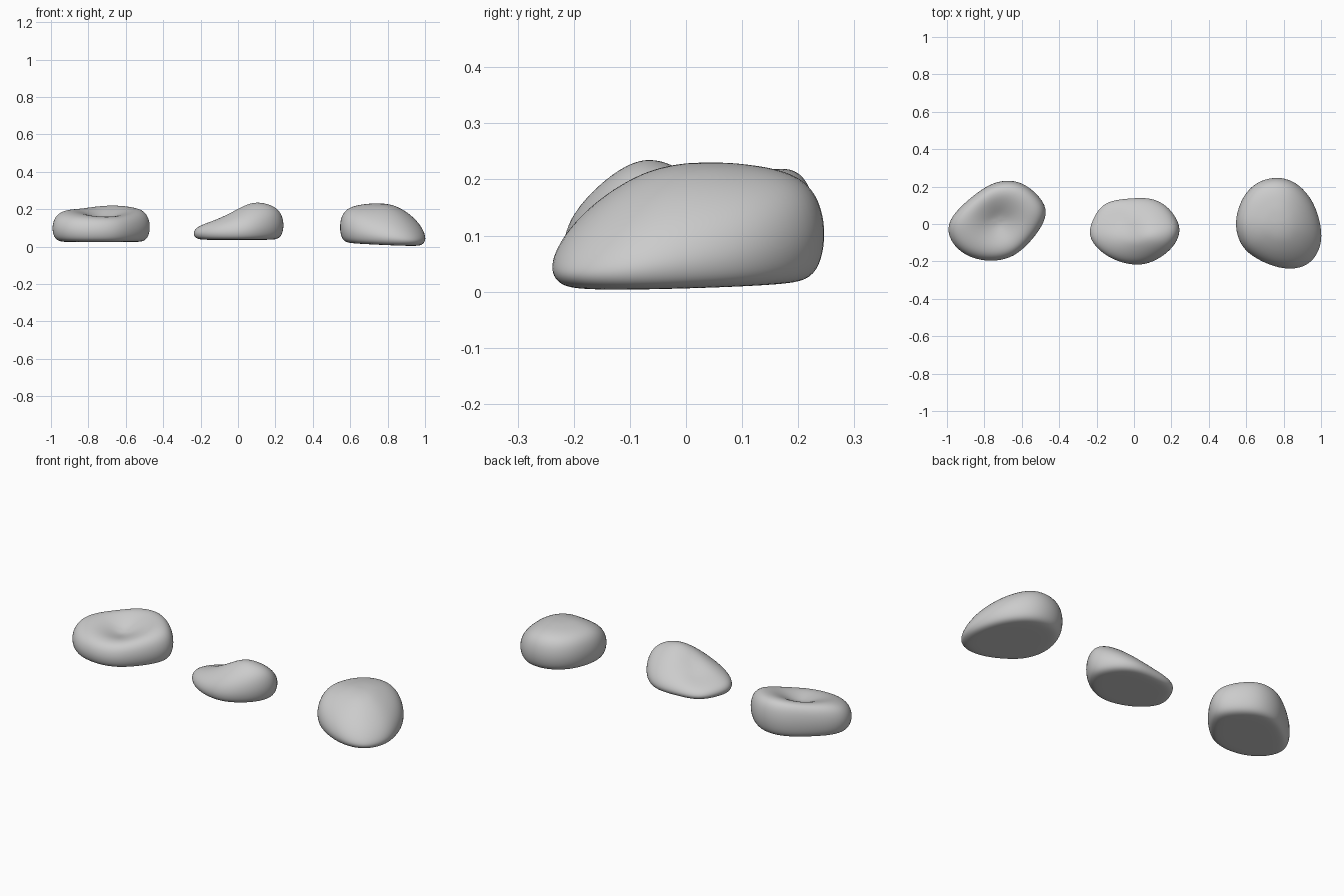
import bpy
import bmesh
from math import exp, sqrt

default_cube = bpy.data.objects.get("Cube")
if default_cube:
    bpy.data.objects.remove(default_cube, do_unlink=True)

# Single pale grey stone colour
stone_grey = bpy.data.materials.new("pale_stone_grey")
stone_grey.use_nodes = True
colour = (0.6, 0.6, 0.6, 1)
stone_grey.diffuse_color = colour
shader = stone_grey.node_tree.nodes["Principled BSDF"]
shader.inputs["Base Color"].default_value = colour
shader.inputs["Roughness"].default_value = 0.8

# Pebble section from underside to crown: (share of radius, share of height)
SECTION = [(.4, 0), (.72, 0), (.87, .02), (.96, .13), (1, .36), (.985, .57),
           (.93, .75), (.82, .88), (.65, .95), (.48, .98), (.32, 1), (.16, 1)]
SWELL = 1.02  # offsets the slight shrinkage of the subdivision


def hollow(x, y, centre_x, centre_y, width, depth):
    """Soft round dent, returned as the height to take away."""
    distance = (x - centre_x) ** 2 + (y - centre_y) ** 2
    return depth * exp(-distance / (width * width))


def smooth_step(low, high, value):
    t = min(1, max(0, (value - low) / (high - low)))
    return t * t * (3 - 2 * t)


def dished_crown(x, y):
    return .215 + .2 * (y - .02) - hollow(x, y, -.72, .01, .12, .065)


def ridged_crown(x, y):
    rise = smooth_step(-.24, .13, x)
    off_ridge = sqrt((y + .07) ** 2 + .0036) - .06
    fall = off_ridge * (.25 + .55 * rise)
    return .125 + .12 * rise - fall - hollow(x, y, -.05, 0, .09, .025)


def domed_crown(x, y):
    right_fall = 1.8 * max(0, x - .76) ** 2
    front_fall = 1.6 * max(0, .03 - y) ** 2
    return .23 - right_fall - front_fall


def flat_base(height):
    return lambda x, y: height


def tilted_base(x, y):
    return .012 - .04 * (x - .76) + .02 * y


def make_stone(name, centre, outline, base, crown):
    """Stack scaled copies of the plan outline between the base and the crown."""
    bm = bmesh.new()
    centre_x, centre_y = centre

    def add_point(x, y, share):
        low = base(x, y)
        return bm.verts.new((x, y, low + (crown(x, y) - low) * share))

    rings = []
    for radius, share in SECTION:
        scale = radius * SWELL
        rings.append([add_point(centre_x + (x - centre_x) * scale,
                                centre_y + (y - centre_y) * scale, share)
                      for x, y in outline])

    # Side bands, then fans closing the underside and the crown
    count = len(outline)
    bottom = add_point(centre_x, centre_y, 0)
    top = add_point(centre_x, centre_y, 1)
    for i in range(count):
        j = (i + 1) % count
        for lower, upper in zip(rings, rings[1:]):
            bm.faces.new((lower[i], lower[j], upper[j], upper[i]))
        bm.faces.new((bottom, rings[0][j], rings[0][i]))
        bm.faces.new((top, rings[-1][i], rings[-1][j]))
    bmesh.ops.recalc_face_normals(bm, faces=bm.faces)
    for face in bm.faces:
        face.smooth = True

    mesh = bpy.data.meshes.new(name)
    bm.to_mesh(mesh)
    bm.free()
    mesh.materials.append(stone_grey)
    stone = bpy.data.objects.new(name, mesh)
    bpy.context.collection.objects.link(stone)
    rounding = stone.modifiers.new("rounding", "SUBSURF")
    rounding.levels = rounding.render_levels = 2
    return stone


# Wide stone with a hollow in its top
make_stone("dished_stone", (-.73, .02),
           [(-1, -.02), (-.96, .06), (-.86, .15), (-.76, .22), (-.66, .235),
            (-.58, .21), (-.5, .14), (-.46, .06), (-.51, -.04), (-.59, -.13),
            (-.66, -.18), (-.76, -.2), (-.88, -.18), (-.97, -.11)],
           flat_base(.024), dished_crown)

# Wedge-shaped stone rising to a ridge
make_stone("ridged_stone", (0, -.04),
           [(-.245, -.06), (-.22, .02), (-.18, .09), (-.12, .125), (-.02, .135),
            (.09, .14), (.17, .1), (.22, .04), (.25, -.03), (.22, -.11),
            (.155, -.17), (.08, -.21), (0, -.22), (-.1, -.195), (-.19, -.14)],
           flat_base(.036), ridged_crown)

# Evenly domed stone
make_stone("domed_stone", (.77, 0),
           [(.54, -.01), (.56, .09), (.6, .17), (.67, .23), (.765, .25),
            (.85, .23), (.92, .17), (.97, .09), (1, -.02), (1, -.11),
            (.96, -.19), (.9, -.23), (.82, -.24), (.73, -.22), (.63, -.17),
            (.57, -.11)],
           tilted_base, domed_crown)
